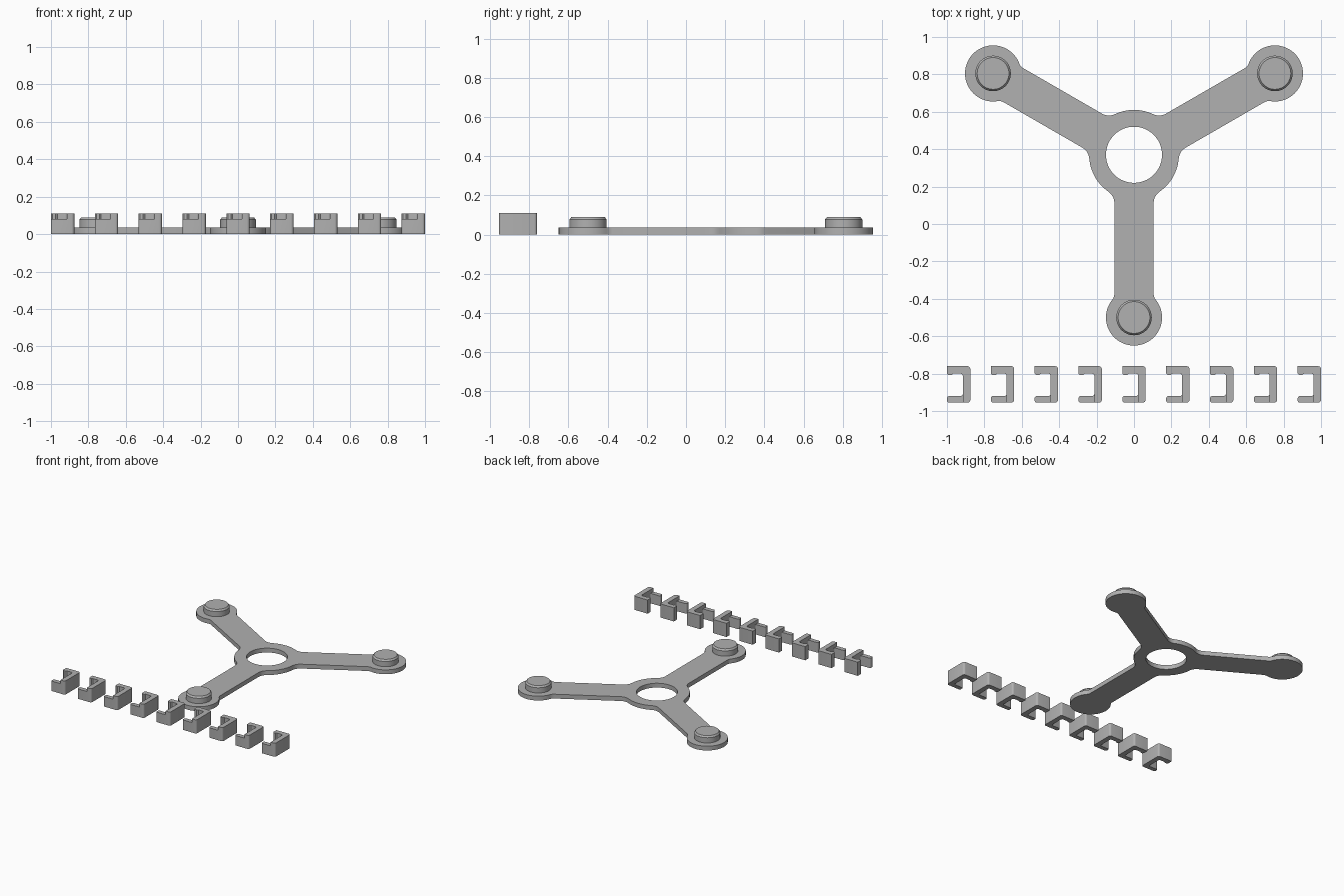
import bpy, bmesh
from math import pi, sin, cos, atan2, sqrt
from mathutils import Matrix, Vector

cube = bpy.data.objects.get("Cube")
if cube:
    bpy.data.objects.remove(cube, do_unlink=True)

grey = bpy.data.materials.new("plain grey")
grey.use_nodes = True
grey.diffuse_color = (0.44, 0.44, 0.44, 1)
grey.node_tree.nodes["Principled BSDF"].inputs["Base Color"].default_value = grey.diffuse_color

HUB = Vector((0, 0.37, 0))
REACH, HUB_R, HOLE_R, PAD_R, ARM = 0.87, 0.24, 0.15, 0.15, 0.105
THICK = 0.035


def add(name, mesh, loc=(0, 0, 0)):
    ob = bpy.data.objects.new(name, mesh)
    ob.location = loc
    bpy.context.collection.objects.link(ob)
    return ob


def smooth(ob):
    bpy.ops.object.select_all(action="DESELECT")
    ob.select_set(True)
    bpy.context.view_layer.objects.active = ob
    bpy.ops.object.shade_smooth_by_angle(angle=pi / 6)


def to_mesh(bm, name):
    bmesh.ops.recalc_face_normals(bm, faces=bm.faces)
    me = bpy.data.meshes.new(name)
    bm.to_mesh(me)
    bm.free()
    me.materials.append(grey)
    return me


def arc(cx, cy, r, a0, a1, n):
    return [(cx + r * cos(a0 + (a1 - a0) * i / n), cy + r * sin(a0 + (a1 - a0) * i / n))
            for i in range(n + 1)]


def half_arm():
    """Right edge of an arm along +x (y < 0), from hub to pad tip."""
    f, g = 0.075, 0.05
    hx = sqrt((HUB_R + f) ** 2 - (ARM + f) ** 2)
    px = REACH - sqrt((PAD_R + g) ** 2 - (ARM + g) ** 2)
    a = atan2(-ARM - f, hx)
    b = atan2(-ARM - g, px - REACH)
    pts = arc(0, 0, HUB_R, -pi / 3, a, 8)
    pts += arc(hx, -ARM - f, f, a + pi, pi / 2, 8)[1:]
    pts += arc(px, -ARM - g, g, pi / 2, b + pi, 6)
    pts += arc(REACH, 0, PAD_R, b, 0, 24)[1:]
    return pts


# Three armed plate with a central hole
half = half_arm()
arm = half + [(x, -y) for x, y in reversed(half[1:-1])]
angles = [-pi / 2 + k * 2 * pi / 3 for k in range(3)]
outline = [(x * cos(t) - y * sin(t), x * sin(t) + y * cos(t)) for t in angles for x, y in arm]
curve = bpy.data.curves.new("plate_outline", "CURVE")
curve.dimensions = "2D"
curve.fill_mode = "BOTH"
curve.extrude = THICK / 2
for pts in (outline, arc(0, 0, HOLE_R, 0, 2 * pi, 64)[:-1]):
    sp = curve.splines.new("POLY")
    sp.points.add(len(pts) - 1)
    for p, (x, y) in zip(sp.points, pts):
        p.co = (x, y, 0, 1)
    sp.use_cyclic_u = True
tmp = add("plate_outline", curve)
bpy.context.view_layer.update()
src = bpy.data.meshes.new_from_object(tmp.evaluated_get(bpy.context.evaluated_depsgraph_get()))
bpy.data.objects.remove(tmp, do_unlink=True)
bm = bmesh.new()
bm.from_mesh(src)
bmesh.ops.remove_doubles(bm, verts=bm.verts, dist=0.0001)
for face in bm.faces:
    face.material_index = 0
src.materials.clear()
smooth(add("three_arm_plate", to_mesh(bm, "three_arm_plate"), HUB + Vector((0, 0, THICK / 2))))

# Round chamfered peg on each arm end
bm = bmesh.new()
prev = None
for r, z in ((0.095, 0), (0.095, 0.042), (0.085, 0.055)):
    ring = [bm.verts.new((x, y, z)) for x, y in arc(0, 0, r, 0, 2 * pi, 48)[:-1]]
    if prev:
        for i in range(48):
            j = (i + 1) % 48
            bm.faces.new((prev[i], prev[j], ring[j], ring[i]))
    else:
        bm.faces.new(ring[::-1])
    prev = ring
bm.faces.new(prev)
peg = to_mesh(bm, "peg")
for t, name in zip(angles, ("front_peg", "left_peg", "right_peg")):
    smooth(add(name, peg, HUB + Vector((REACH * cos(t), REACH * sin(t), THICK))))

# C shaped clip profile, open towards -x, with a hooked rear jaw
profile = (arc(0.012, 0.012, 0.012, pi, 1.5 * pi, 4)
           + arc(0.11, 0.015, 0.015, 1.5 * pi, 2 * pi, 4)
           + arc(0.11, 0.18, 0.015, 0, pi / 2, 4)
           + [(0, 0.195), (0, 0.155), (0.008, 0.147), (0.024, 0.147), (0.034, 0.155)]
           + arc(0.073, 0.143, 0.012, pi / 2, 0, 4)
           + arc(0.073, 0.047, 0.012, 0, -pi / 2, 4)
           + arc(0.012, 0.023, 0.012, pi / 2, pi, 4))
bm = bmesh.new()
base = bm.faces.new([bm.verts.new((x, y, 0)) for x, y in profile])
res = bmesh.ops.extrude_face_region(bm, geom=[base])
top = [v for v in res["geom"] if isinstance(v, bmesh.types.BMVert)]
bmesh.ops.translate(bm, verts=top, vec=(0, 0, 0.11))
blank = add("clip_blank", to_mesh(bm, "clip_blank"))

# The front jaw is lower than the rest of the clip
bm = bmesh.new()
bmesh.ops.create_cube(bm, size=1, matrix=Matrix.LocRotScale(
    Vector((0.035, 0.03, 0.13)), None, Vector((0.1, 0.1, 0.1))))
cutter = add("jaw_cutter", to_mesh(bm, "jaw_cutter"))
cutter.hide_render = True
mod = blank.modifiers.new("lower_jaw", "BOOLEAN")
mod.operation = "DIFFERENCE"
mod.solver = "EXACT"
mod.object = cutter
bpy.context.view_layer.update()
clip = bpy.data.meshes.new_from_object(
    blank.evaluated_get(bpy.context.evaluated_depsgraph_get()))
clip.materials.clear()
clip.materials.append(grey)
for ob in (blank, cutter):
    bpy.data.objects.remove(ob, do_unlink=True)

# Row of nine clips
for i in range(9):
    smooth(add(f"clip_{i + 1}", clip, (-1 + i * 1.875 / 8, -0.955, 0)))
